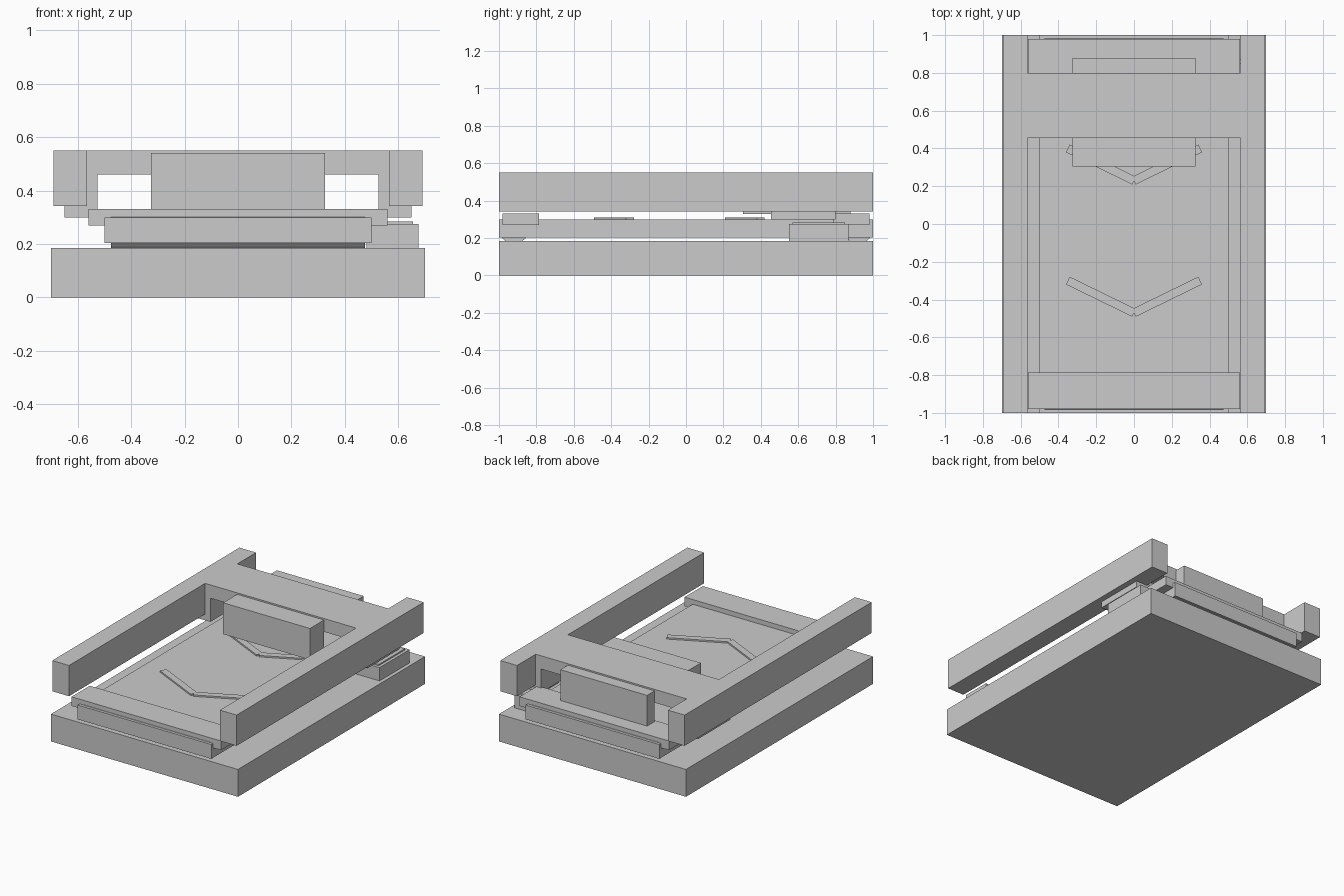
import bpy
import bmesh
import math
from mathutils import Matrix

if "Cube" in bpy.data.objects:
    bpy.data.objects.remove(bpy.data.objects["Cube"])


def finish(name, bm):
    mesh = bpy.data.meshes.new(name)
    bm.to_mesh(mesh)
    bm.free()
    ob = bpy.data.objects.new(name, mesh)
    bpy.context.collection.objects.link(ob)
    return ob


def box(name, x, y, z):
    """Box from (min, max) pairs along each axis."""
    bm = bmesh.new()
    mid = [(a + b) / 2 for a, b in (x, y, z)]
    size = [b - a for a, b in (x, y, z)]
    bmesh.ops.create_cube(bm, size=1, matrix=Matrix.Translation(mid) @ Matrix.Diagonal((*size, 1)))
    return finish(name, bm)


def roller(name, y, z, radius, length):
    bm = bmesh.new()
    bmesh.ops.create_cone(bm, cap_ends=True, segments=24, radius1=radius, radius2=radius, depth=length,
                          matrix=Matrix.Translation((0, y, z)) @ Matrix.Rotation(math.pi / 2, 4, 'Y'))
    ob = finish(name, bm)
    bpy.context.view_layer.objects.active = ob
    ob.select_set(True)
    bpy.ops.object.shade_smooth_by_angle()
    ob.select_set(False)


# Base slab and conveyor belt
box("base", (-0.70, 0.70), (-1, 1), (0, 0.185))
box("belt", (-0.50, 0.50), (-1, 1), (0.203, 0.30))

# Rollers and cross plates at both ends
for end, s in (("front", -1), ("back", 1)):
    roller(end + "_roller", s * 0.92, 0.25, 0.08, 0.95)
    box(end + "_cross_plate", (-0.56, 0.56), sorted((s * 0.785, s * 0.98)), (0.27, 0.332))

# Side rails and the brackets hanging below the bridge
for side, s in (("left", -1), ("right", 1)):
    box(side + "_rail", sorted((s * 0.565, s * 0.69)), (-1, 1), (0.342, 0.55))
    box(side + "_bracket", sorted((s * 0.525, s * 0.65)), (0.455, 0.80), (0.30, 0.46))

# Bridge with a block on each face
box("bridge", (-0.565, 0.565), (0.455, 0.80), (0.46, 0.55))
box("front_block", (-0.325, 0.325), (0.305, 0.455), (0.328, 0.54))
box("back_block", (-0.325, 0.325), (0.80, 0.88), (0.328, 0.54))

# Control box with thin top panel
box("control_box", (0.48, 0.675), (0.55, 0.87), (0.185, 0.275))
box("control_panel", (0.55, 0.655), (0.57, 0.85), (0.275, 0.284))

# Chevron arrows on the belt, each made from two angled bars
for n, y in enumerate((-0.385, 0.315)):
    for side, s in (("left", -1), ("right", 1)):
        bar = box(f"chevron_{n + 1}_{side}", (-0.195, 0.195), (-0.0225, 0.0225), (0.30, 0.31))
        bar.location = (s * 0.175, y, 0)
        bar.rotation_euler.z = s * math.radians(26)
